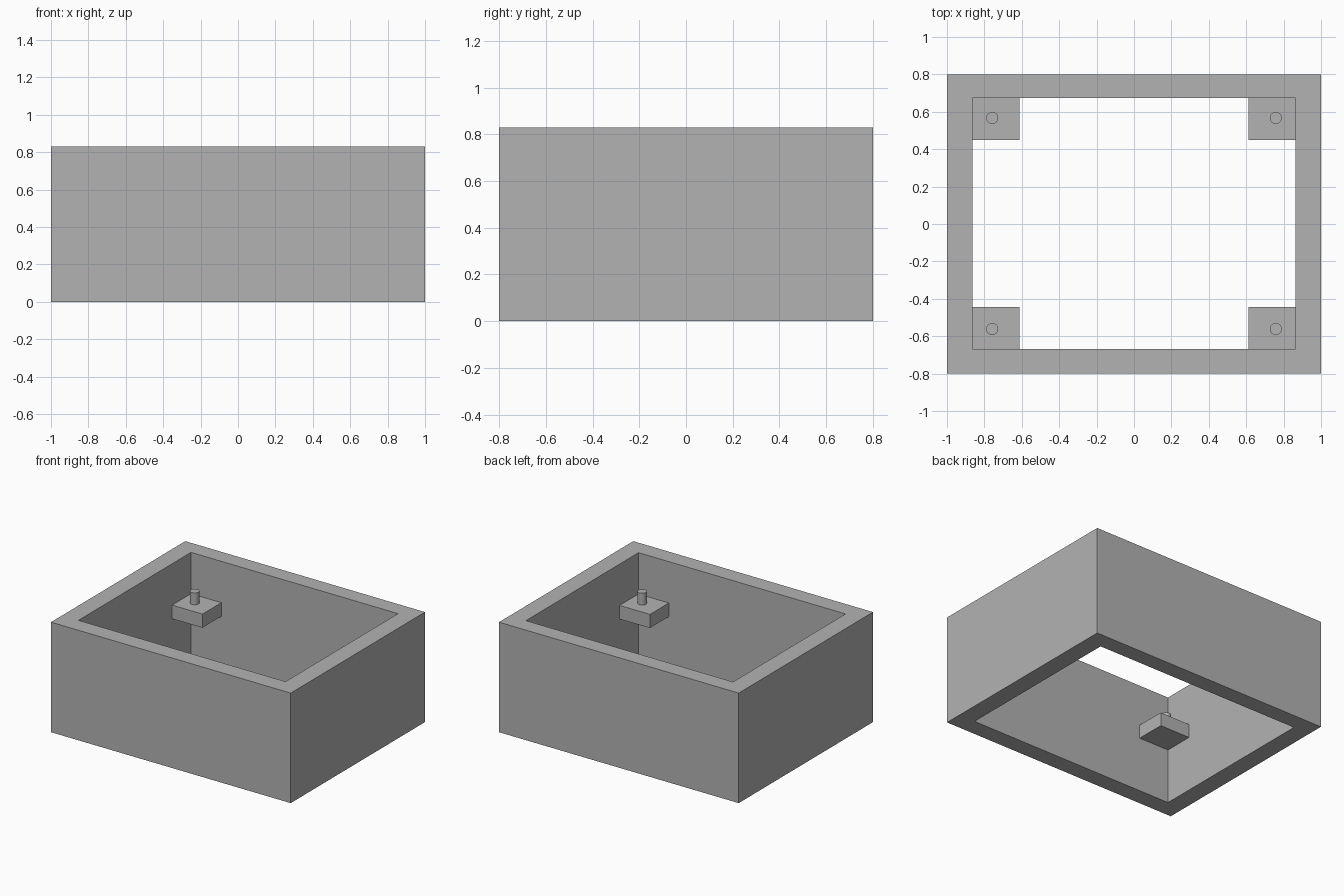
import bpy
import bmesh
from mathutils import Matrix, Vector

HEIGHT = 0.83
OUTER = (-1.0, 1.0, -0.8, 0.8)
INNER = (-0.864, 0.864, -0.668, 0.674)
BLOCK_X, BLOCK_Y = 0.253, 0.225
BLOCK_Z, PEG_Z = (0.415, 0.518), (0.518, 0.608)

if "Cube" in bpy.data.objects:
    bpy.data.objects.remove(bpy.data.objects["Cube"], do_unlink=True)

grey = bpy.data.materials.new("plain grey")
grey.use_nodes = True
grey.diffuse_color = (0.45, 0.45, 0.45, 1)
grey.node_tree.nodes["Principled BSDF"].inputs["Base Color"].default_value = grey.diffuse_color


def add_object(name, bm):
    bmesh.ops.recalc_face_normals(bm, faces=bm.faces)
    mesh = bpy.data.meshes.new(name)
    bm.to_mesh(mesh)
    bm.free()
    mesh.materials.append(grey)
    obj = bpy.data.objects.new(name, mesh)
    bpy.context.collection.objects.link(obj)
    return obj


def ring(bm, rect, z):
    x0, x1, y0, y1 = rect
    return [bm.verts.new((x, y, z)) for x, y in ((x0, y0), (x1, y0), (x1, y1), (x0, y1))]


# Open box frame: the wall's rectangular section swept around four corners
bm = bmesh.new()
loops = [ring(bm, OUTER, 0), ring(bm, OUTER, HEIGHT),
         ring(bm, INNER, HEIGHT), ring(bm, INNER, 0)]
for k in range(4):
    a, b = loops[k], loops[(k + 1) % 4]
    for i in range(4):
        j = (i + 1) % 4
        bm.faces.new((a[i], a[j], b[j], b[i]))
add_object("box_frame", bm)

# Corner blocks, each with an upright peg
for side, sx, wall_x in (("right", 1, INNER[0]), ("left", -1, INNER[1])):
    for end, sy, wall_y in (("front", 1, INNER[2]), ("back", -1, INNER[3])):
        bm = bmesh.new()
        size = Vector((BLOCK_X, BLOCK_Y, BLOCK_Z[1] - BLOCK_Z[0]))
        centre = Vector((wall_x + sx * BLOCK_X / 2, wall_y + sy * BLOCK_Y / 2, sum(BLOCK_Z) / 2))
        bmesh.ops.create_cube(bm, size=1, matrix=Matrix.LocRotScale(centre, None, size))
        add_object(f"{end}_{side}_block", bm)

        bm = bmesh.new()
        centre = Vector((wall_x + sx * 0.106, wall_y + sy * 0.107, sum(PEG_Z) / 2))
        bmesh.ops.create_cone(bm, cap_ends=True, segments=32, radius1=0.032, radius2=0.032,
                              depth=PEG_Z[1] - PEG_Z[0], matrix=Matrix.Translation(centre))
        peg = add_object(f"{end}_{side}_peg", bm)
        bpy.ops.object.select_all(action="DESELECT")
        peg.select_set(True)
        bpy.context.view_layer.objects.active = peg
        bpy.ops.object.shade_smooth_by_angle()
